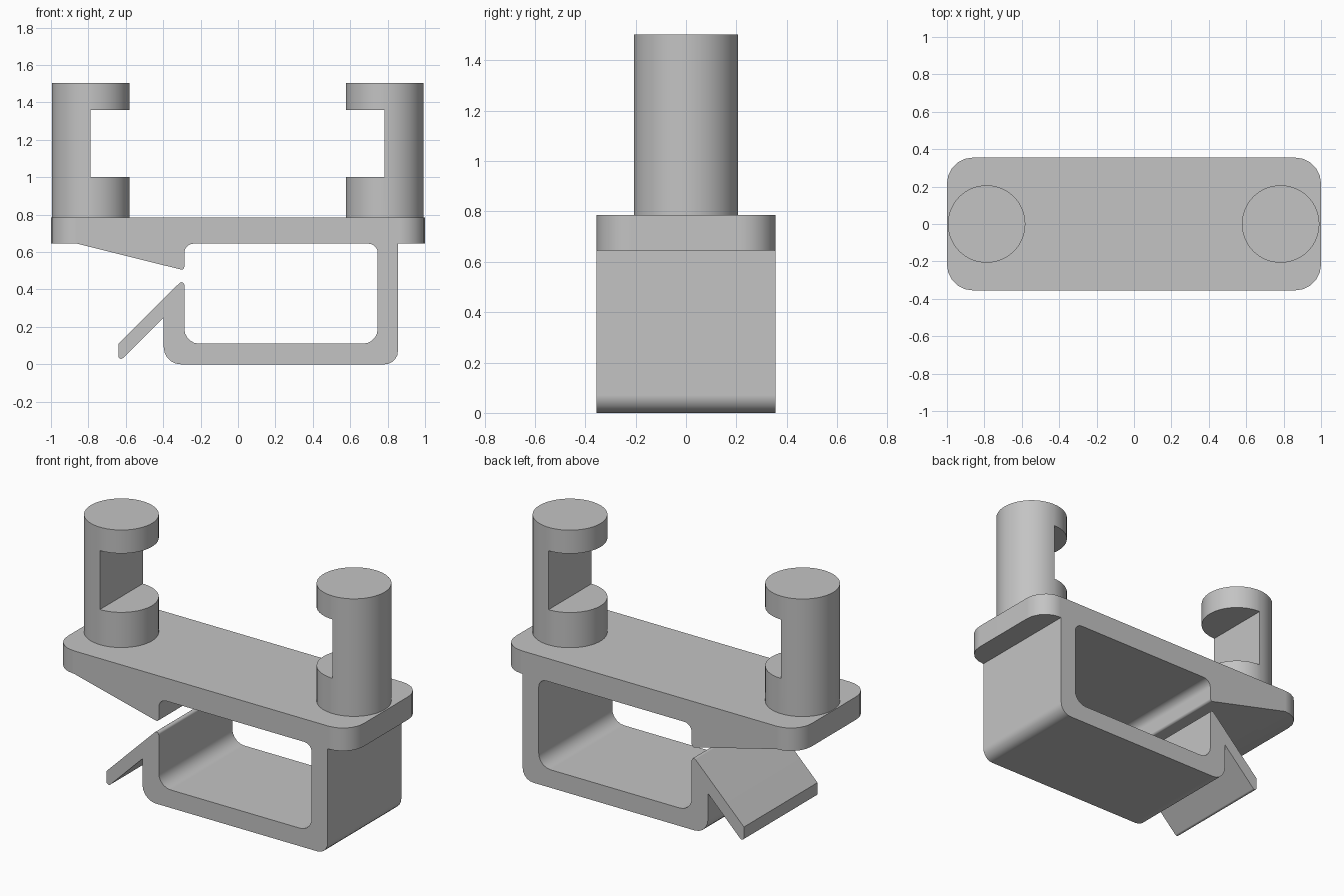
import bpy, bmesh, math
from mathutils import Vector

cube = bpy.data.objects.get("Cube")
if cube:
    bpy.data.objects.remove(cube, do_unlink=True)

grey = bpy.data.materials.new("plain grey")
grey.use_nodes = True
colour = (0.55, 0.55, 0.55, 1)
grey.diffuse_color = colour
grey.node_tree.nodes["Principled BSDF"].inputs["Base Color"].default_value = colour

HALF_DEPTH = 0.355


def rounded_profile(corners, steps=5):
    """Round each (x, z, radius) corner with a tangent arc."""
    points = []
    for i, (x, z, radius) in enumerate(corners):
        here = Vector((x, z))
        if not radius:
            points.append(here)
            continue
        before = (Vector(corners[i - 1][:2]) - here).normalized()
        after = (Vector(corners[(i + 1) % len(corners)][:2]) - here).normalized()
        half = before.angle(after) / 2
        centre = here + (before + after).normalized() * radius / math.sin(half)
        start = here + before * radius / math.tan(half) - centre
        sweep = start.angle_signed(here + after * radius / math.tan(half) - centre)
        for k in range(steps + 1):
            a = -sweep * k / steps
            points.append(centre + Vector((start.x * math.cos(a) - start.y * math.sin(a),
                                           start.x * math.sin(a) + start.y * math.cos(a))))
    return points


def finish(obj):
    obj.data.materials.clear()
    obj.data.materials.append(grey)
    bpy.ops.object.select_all(action="DESELECT")
    obj.select_set(True)
    bpy.context.view_layer.objects.active = obj
    bpy.ops.object.shade_smooth_by_angle(angle=math.radians(32))
    obj.modifiers.new("even_normals", "WEIGHTED_NORMAL").keep_sharp = True


# Plate, snap wedge and spring clip as one extruded outline
outline = rounded_profile([
    (-1, 0.785, 0), (-1, 0.645, 0), (-0.86, 0.645, 0),        # plate end
    (-0.287, 0.502, 0.015), (-0.287, 0.645, 0.05),            # wedge
    (0.747, 0.645, 0.05), (0.747, 0.11, 0.08),                # opening
    (-0.287, 0.11, 0.08), (-0.287, 0.46, 0.015),              # latch tip
    (-0.64, 0.11, 0), (-0.64, 0.008, 0.015),                  # release lever
    (-0.397, 0.25, 0), (-0.397, 0, 0.09),
    (0.855, 0, 0.07), (0.855, 0.645, 0),                      # outer wall
    (1, 0.645, 0), (1, 0.785, 0)])
bm = bmesh.new()
face = bm.faces.new([bm.verts.new((p.x, -HALF_DEPTH, p.y)) for p in outline])
extruded = bmesh.ops.extrude_face_region(bm, geom=[face])["geom"]
moved = [g for g in extruded if isinstance(g, bmesh.types.BMVert)]
bmesh.ops.translate(bm, verts=moved, vec=(0, 2 * HALF_DEPTH, 0))
ends = [e for e in bm.edges if all(abs(v.co.x) > 0.99 for v in e.verts)
        and abs(e.verts[0].co.z - e.verts[1].co.z) > 0.1]
bmesh.ops.bevel(bm, geom=ends, offset=0.138, segments=5, profile=0.5, affect="EDGES")
bmesh.ops.recalc_face_normals(bm, faces=bm.faces)
mesh = bpy.data.meshes.new("plate_and_clip")
bm.to_mesh(mesh)
bm.free()
body = bpy.data.objects.new("plate_and_clip", mesh)
bpy.context.collection.objects.link(body)
finish(body)


# Round posts with a square notch facing inward
def notched_post(name, x):
    bpy.ops.mesh.primitive_cylinder_add(vertices=64, radius=0.207, depth=0.72,
                                        location=(x, 0, 1.143))
    post = bpy.context.object
    post.name = name
    inward = -math.copysign(1, x)
    bpy.ops.mesh.primitive_cube_add(size=1, location=(x + inward * 0.2, 0, 1.18))
    cutter = bpy.context.object
    cutter.name = name + "_notch_cutter"
    cutter.scale = (0.4, 0.6, 0.36)
    cutter.hide_render = True
    cut = post.modifiers.new("notch", "BOOLEAN")
    cut.operation = "DIFFERENCE"
    cut.solver = "EXACT"
    cut.object = cutter
    bpy.context.view_layer.objects.active = post
    bpy.ops.object.modifier_apply(modifier=cut.name)
    bpy.data.objects.remove(cutter, do_unlink=True)
    finish(post)


notched_post("right_post", -0.788)
notched_post("left_post", 0.784)
